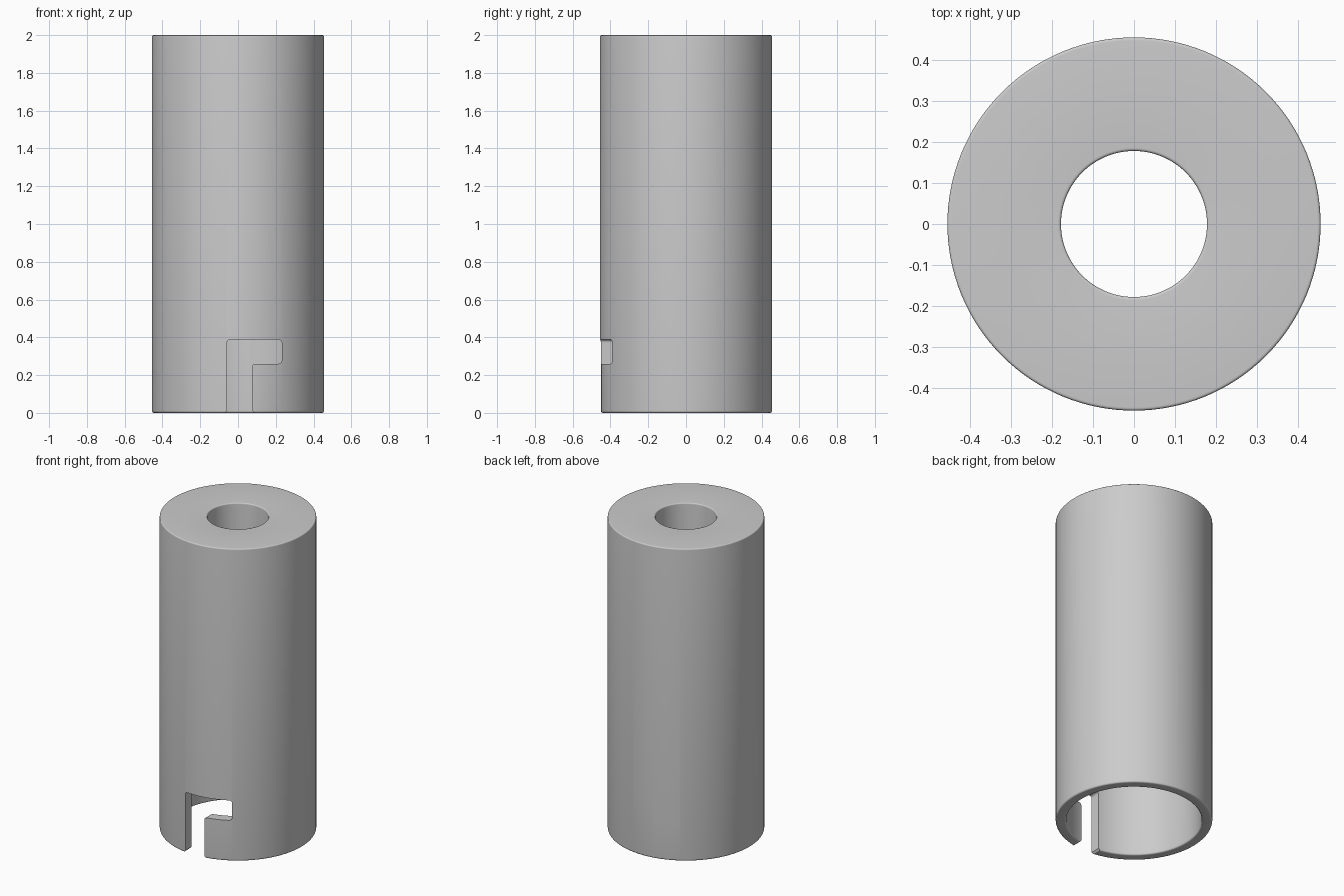
import bpy, bmesh, math
from mathutils import Vector, Matrix

if "Cube" in bpy.data.objects:
    bpy.data.objects.remove(bpy.data.objects["Cube"])

R_OUT, R_BORE, R_HOLE = 0.455, 0.393, 0.178
HEIGHT, BORE_TOP, SEGS = 2.0, 1.0, 128


def rounded(points):
    """Round each (x, y, radius) corner of a closed outline."""
    out = []
    for i, (x, y, r) in enumerate(points):
        p = Vector((x, y))
        if r == 0:
            out.append(p)
            continue
        a = (Vector(points[i - 1][:2]) - p).normalized()
        b = (Vector(points[(i + 1) % len(points)][:2]) - p).normalized()
        for k in range(6):
            t = k / 5
            out.append(p + a * r * (1 - t) ** 2 + b * r * t ** 2)
    return out


def finish(name, bm):
    bmesh.ops.recalc_face_normals(bm, faces=bm.faces)
    mesh = bpy.data.meshes.new(name)
    bm.to_mesh(mesh)
    bm.free()
    ob = bpy.data.objects.new(name, mesh)
    bpy.context.collection.objects.link(ob)
    return ob


# Tube body: lathed wall with a wide lower bore and a narrow top hole
profile = rounded([
    (R_BORE, 0, 0.012), (R_OUT, 0, 0.012), (R_OUT, HEIGHT, 0.008),
    (R_HOLE, HEIGHT, 0.008), (R_HOLE, BORE_TOP, 0), (R_BORE, BORE_TOP, 0)])
bm = bmesh.new()
rings = []
for s in range(SEGS):
    a = 2 * math.pi * s / SEGS
    rings.append([bm.verts.new((p.x * math.cos(a), p.x * math.sin(a), p.y))
                  for p in profile])
n = len(profile)
for s in range(SEGS):
    r0, r1 = rings[s], rings[(s + 1) % SEGS]
    for i in range(n):
        j = (i + 1) % n
        bm.faces.new((r0[i], r1[i], r1[j], r0[j]))
body = finish("slotted_tube", bm)

# Two L-shaped bayonet slots, half a turn apart
slot = rounded([
    (-0.070, -0.05, 0), (-0.070, 0, 0), (-0.058, 0.012, 0),
    (-0.058, 0.388, 0.018), (0.232, 0.388, 0.018), (0.232, 0.260, 0.018),
    (0.075, 0.260, 0.018), (0.075, 0.012, 0), (0.087, 0, 0), (0.087, -0.05, 0)])
for k, name in enumerate(("front_slot_cutter", "back_slot_cutter")):
    bm = bmesh.new()
    face = bm.faces.new([bm.verts.new((p.x, -0.6, p.y)) for p in slot])
    ext = bmesh.ops.extrude_face_region(bm, geom=[face])
    moved = [v for v in ext["geom"] if isinstance(v, bmesh.types.BMVert)]
    bmesh.ops.translate(bm, verts=moved, vec=(0, 0.4, 0))
    bm.transform(Matrix.Rotation(math.pi * k, 4, 'Z'))
    cutter = finish(name, bm)
    cutter.hide_render = True
    cutter.hide_set(True)
    mod = body.modifiers.new(name, 'BOOLEAN')
    mod.operation, mod.solver, mod.object = 'DIFFERENCE', 'EXACT', cutter

# Apply the cuts, then remove the cutters
bpy.context.view_layer.update()
deps = bpy.context.evaluated_depsgraph_get()
cut = bpy.data.meshes.new_from_object(body.evaluated_get(deps))
body.modifiers.clear()
body.data = cut
for ob in [o for o in bpy.data.objects if o is not body]:
    bpy.data.objects.remove(ob)

# Plain grey finish
grey = bpy.data.materials.new("grey")
grey.diffuse_color = (0.6, 0.6, 0.6, 1)
grey.use_nodes = True
grey.node_tree.nodes["Principled BSDF"].inputs["Base Color"].default_value = grey.diffuse_color
body.data.materials.clear()
body.data.materials.append(grey)

bpy.context.view_layer.objects.active = body
body.select_set(True)
bpy.ops.object.shade_smooth_by_angle(angle=math.radians(35))
